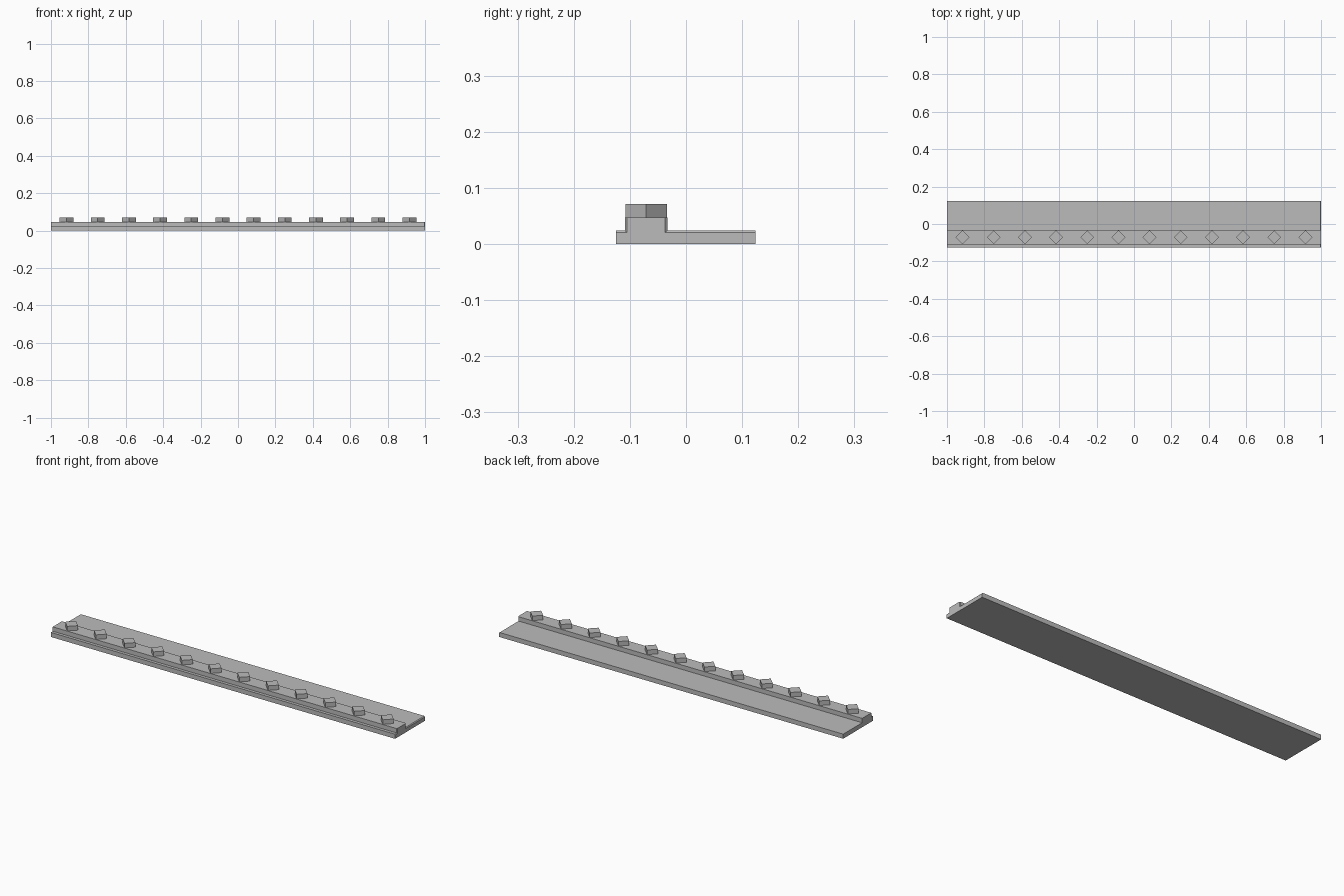
import bpy
import bmesh
import math

cube = bpy.data.objects.get("Cube")
if cube:
    bpy.data.objects.remove(cube, do_unlink=True)

gray = bpy.data.materials.new("plain_gray")
gray.use_nodes = True
GRAY = (0.5, 0.5, 0.5, 1)
gray.diffuse_color = GRAY
gray.node_tree.nodes["Principled BSDF"].inputs["Base Color"].default_value = GRAY

FRONT, BACK = -0.125, 0.124      # plate edges
PLATE_TOP, RIDGE_TOP, STUD_TOP = 0.024, 0.047, 0.071
RIDGE_Y, RIDGE_HALF = -0.071, 0.038
SKIN = 0.004                     # step around the left end


def finish(name, bm):
    bmesh.ops.recalc_face_normals(bm, faces=bm.faces)
    mesh = bpy.data.meshes.new(name)
    bm.to_mesh(mesh)
    bm.free()
    mesh.materials.append(gray)
    obj = bpy.data.objects.new(name, mesh)
    bpy.context.collection.objects.link(obj)
    return obj


def rail_profile(inset):
    """Stepped cross-section in y, z, drawn in by inset beside the ridge."""
    step = PLATE_TOP - inset
    near = RIDGE_Y - RIDGE_HALF + inset
    far = RIDGE_Y + RIDGE_HALF - inset
    return [(FRONT, 0), (BACK, 0), (BACK, step), (far, step),
            (far, RIDGE_TOP), (near, RIDGE_TOP), (near, step), (FRONT, step)]


# Rail: plate and ridge in one stepped extrusion with a fine chamfer at one end
bm = bmesh.new()
rings = [[bm.verts.new((x, y, z)) for y, z in rail_profile(inset)]
         for x, inset in ((-1, 0), (1 - SKIN, 0), (1, SKIN))]
for a, b in zip(rings, rings[1:]):
    for i in range(len(a)):
        j = (i + 1) % len(a)
        bm.faces.new((a[i], a[j], b[j], b[i]))
bm.faces.new(rings[0])
bm.faces.new(rings[-1])
finish("stepped_rail", bm)

# Studs: a row of diamond blocks along the ridge
COUNT = 12
SPACING = 2 / COUNT
for n in range(COUNT):
    bm = bmesh.new()
    bmesh.ops.create_cone(bm, cap_ends=True, segments=4,
                          radius1=0.037, radius2=0.037,
                          depth=STUD_TOP - RIDGE_TOP)
    # Put the corners on the x and y axes
    corner = bm.verts[:][0].co
    turn = -math.atan2(corner.y, corner.x)
    for v in bm.verts:
        x, y = v.co.x, v.co.y
        v.co.x = x * math.cos(turn) - y * math.sin(turn)
        v.co.y = x * math.sin(turn) + y * math.cos(turn)
    stud = finish(f"diamond_stud_{n + 1}", bm)
    stud.location = (-1 + SPACING * (n + 0.5), RIDGE_Y,
                     (RIDGE_TOP + STUD_TOP) / 2)
